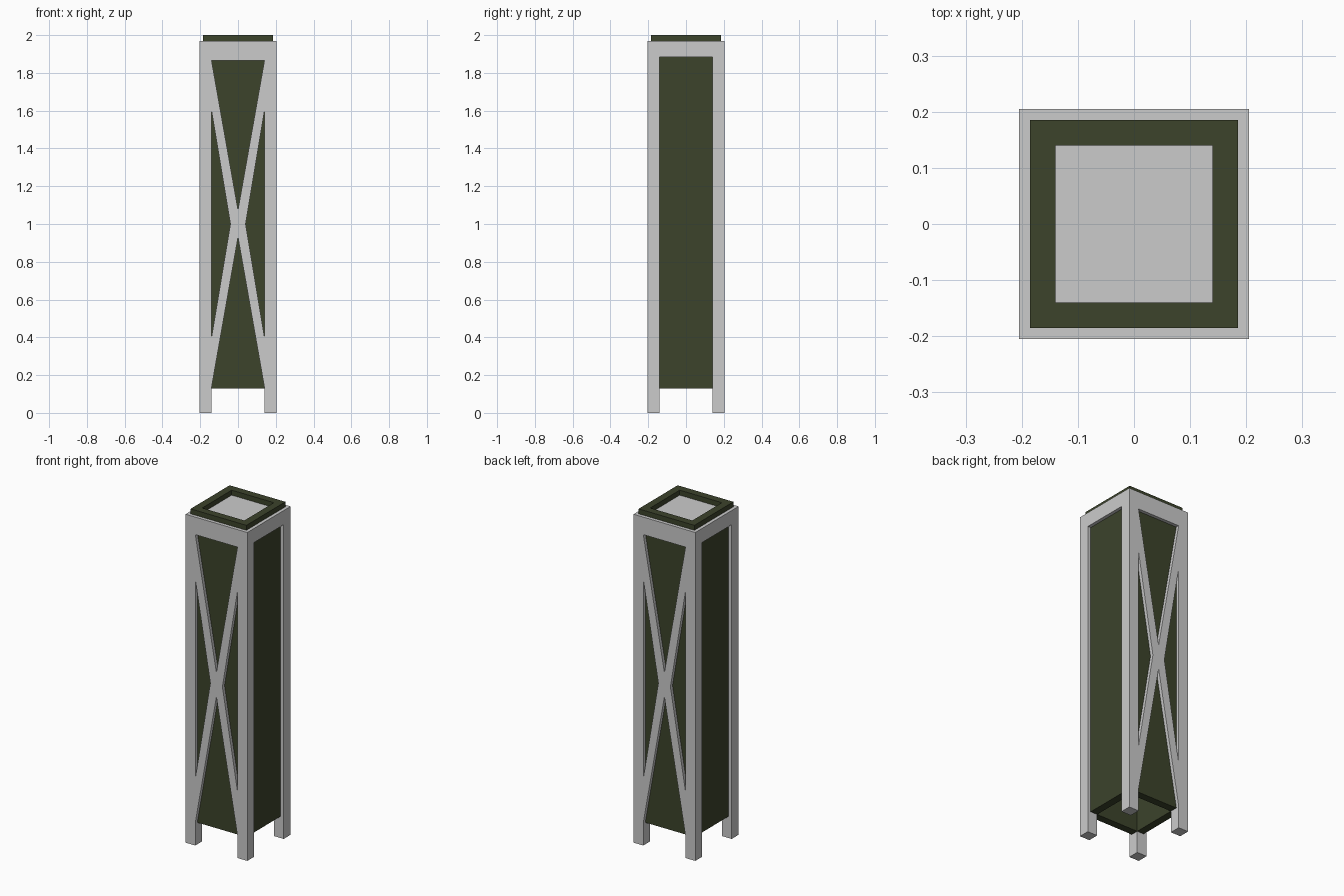
import bpy, bmesh

if "Cube" in bpy.data.objects:
    bpy.data.objects.remove(bpy.data.objects["Cube"])

OUT, TUBE, IN = 0.205, 0.185, 0.14   # half widths: frame, panel body, opening
TOP = 1.97

green = bpy.data.materials.new("dark_green")
green.diffuse_color = (0.045, 0.056, 0.024, 1)
green.use_nodes = True
green.node_tree.nodes["Principled BSDF"].inputs["Base Color"].default_value = green.diffuse_color


def finish(name, bm, mat=None):
    bmesh.ops.recalc_face_normals(bm, faces=bm.faces[:])
    me = bpy.data.meshes.new(name)
    bm.to_mesh(me)
    bm.free()
    ob = bpy.data.objects.new(name, me)
    bpy.context.collection.objects.link(ob)
    if mat:
        me.materials.append(mat)
    return ob


def prism(name, outline, y0, y1):
    """Extrude an x/z outline from y0 to y1."""
    bm = bmesh.new()
    face = bm.faces.new([bm.verts.new((x, y0, z)) for x, z in outline])
    ext = bmesh.ops.extrude_face_region(bm, geom=[face])
    moved = [v for v in ext["geom"] if isinstance(v, bmesh.types.BMVert)]
    bmesh.ops.translate(bm, verts=moved, vec=(0, y1 - y0, 0))
    return finish(name, bm)


def box(name, x0, x1, y0, y1, z0, z1):
    return prism(name, [(x0, z0), (x1, z0), (x1, z1), (x0, z1)], y0, y1)


def square_tube(name, outer, inner, z0, z1, mat):
    bm = bmesh.new()
    corners = [(-1, -1), (1, -1), (1, 1), (-1, 1)]
    loops = [[bm.verts.new((x * r, y * r, z)) for x, y in corners]
             for r, z in ((outer, z0), (outer, z1), (inner, z1), (inner, z0))]
    for i in range(4):
        a, b = loops[i], loops[(i + 1) % 4]
        for k in range(4):
            n = (k + 1) % 4
            bm.faces.new((a[k], a[n], b[n], b[k]))
    return finish(name, bm, mat)


# Hollow green body, open underneath, its rim standing above the frame
square_tube("panel_body", TUBE, IN, 0.13, 2.0, green)

# Grey lid with the top beams of the frame
box("top_cap", -OUT, OUT, -OUT, OUT, 1.885, TOP)

# Four corner posts
for sx, side in ((-1, "left"), (1, "right")):
    for sy, end in ((-1, "front"), (1, "back")):
        xs, ys = sorted((sx * IN, sx * OUT)), sorted((sy * IN, sy * OUT))
        box(f"{end}_{side}_post", *xs, *ys, 0, 1.885)

# Cross brace and lintel on the front and back
half = [(0, 1.075), (0.14, 1.865), (0.14, 1.60), (0.04, 1.0),
        (0.14, 0.40), (0.14, 0.135), (0, 0.93)]
cross = half + [(-x, z) for x, z in reversed(half[1:-1])]
for sy, end in ((-1, "front"), (1, "back")):
    ys = sorted((sy * TUBE, sy * OUT))
    prism(f"{end}_cross_brace", cross, *ys)
    box(f"{end}_lintel", -IN, IN, *ys, 1.865, 1.885)
